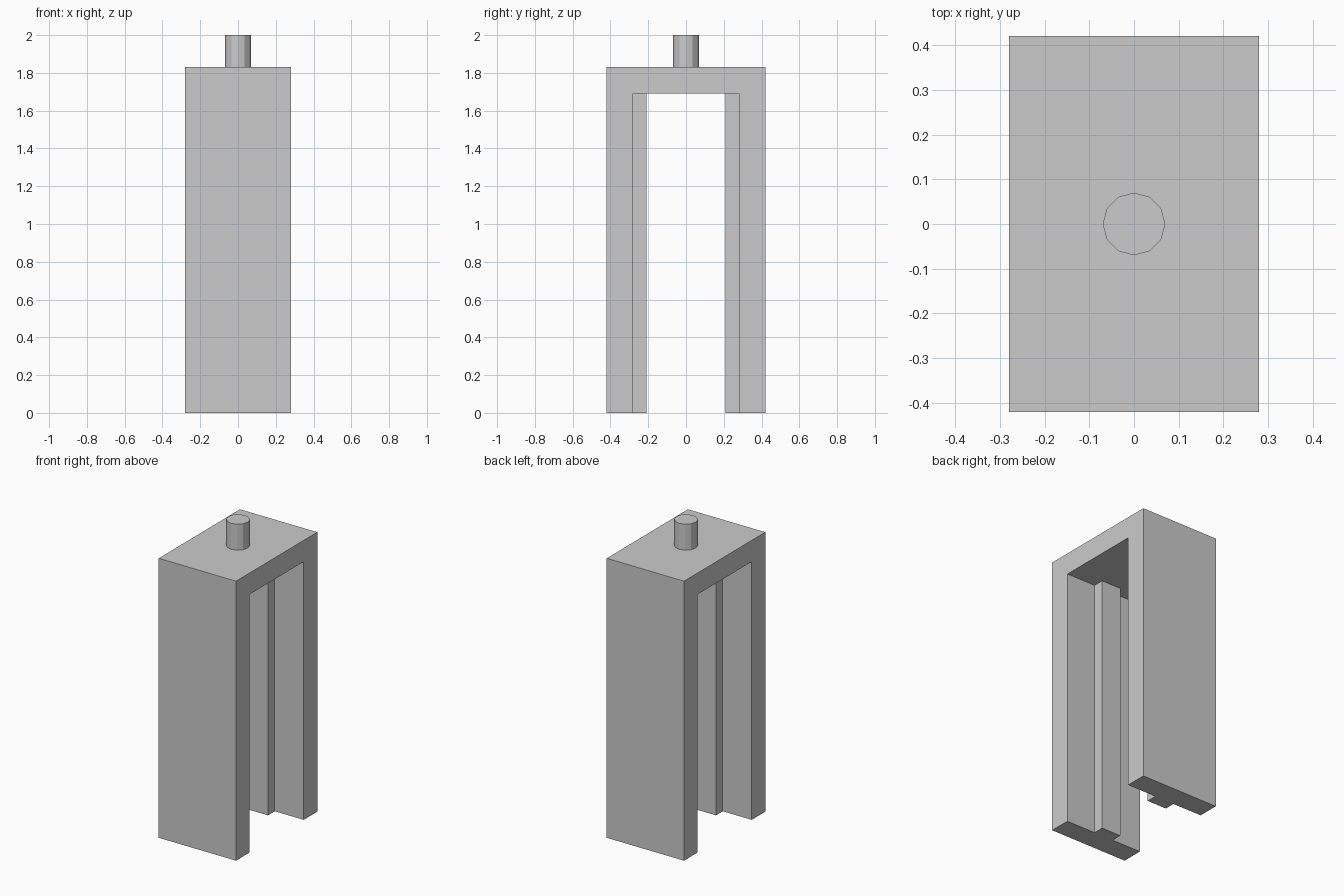
import bpy
import bmesh
from mathutils import Matrix

if "Cube" in bpy.data.objects:
    bpy.data.objects.remove(bpy.data.objects["Cube"], do_unlink=True)

WIDTH, DEPTH, TOP = 0.56, 0.84, 1.83
WALL, RIB = 0.14, 0.07
CEILING = 1.69
INNER = DEPTH / 2 - WALL

grey = bpy.data.materials.new("plain_grey")
grey.use_nodes = True
colour = (0.6, 0.6, 0.6, 1)
grey.diffuse_color = colour
grey.node_tree.nodes["Principled BSDF"].inputs["Base Color"].default_value = colour


def add_object(name, bm):
    bmesh.ops.recalc_face_normals(bm, faces=bm.faces)
    mesh = bpy.data.meshes.new(name)
    bm.to_mesh(mesh)
    bm.free()
    mesh.materials.append(grey)
    obj = bpy.data.objects.new(name, mesh)
    bpy.context.collection.objects.link(obj)
    return obj


# Arch: one U-shaped side profile extruded across the width
half = DEPTH / 2
profile = [(-half, 0), (-half, TOP), (half, TOP), (half, 0),
           (INNER, 0), (INNER, CEILING), (-INNER, CEILING), (-INNER, 0)]
bm = bmesh.new()
side = bm.faces.new([bm.verts.new((-WIDTH / 2, y, z)) for y, z in profile])
extruded = bmesh.ops.extrude_face_region(bm, geom=[side])
moved = [v for v in extruded["geom"] if isinstance(v, bmesh.types.BMVert)]
bmesh.ops.translate(bm, verts=moved, vec=(WIDTH, 0, 0))
add_object("arch_frame", bm)

# Guide ribs: one down the middle of each inner wall
for name, sign in (("front_rib", -1), ("back_rib", 1)):
    bm = bmesh.new()
    place = Matrix.Translation((0, sign * (INNER - RIB / 2), CEILING / 2))
    size = Matrix.Diagonal((2 * RIB, RIB, CEILING, 1))
    bmesh.ops.create_cube(bm, size=1, matrix=place @ size)
    add_object(name, bm)

# Pin: twelve-sided stub on top
bm = bmesh.new()
bmesh.ops.create_cone(bm, cap_ends=True, segments=12, radius1=0.07, radius2=0.07,
                      depth=2 - TOP, matrix=Matrix.Translation((0, 0, (2 + TOP) / 2)))
add_object("top_pin", bm)
